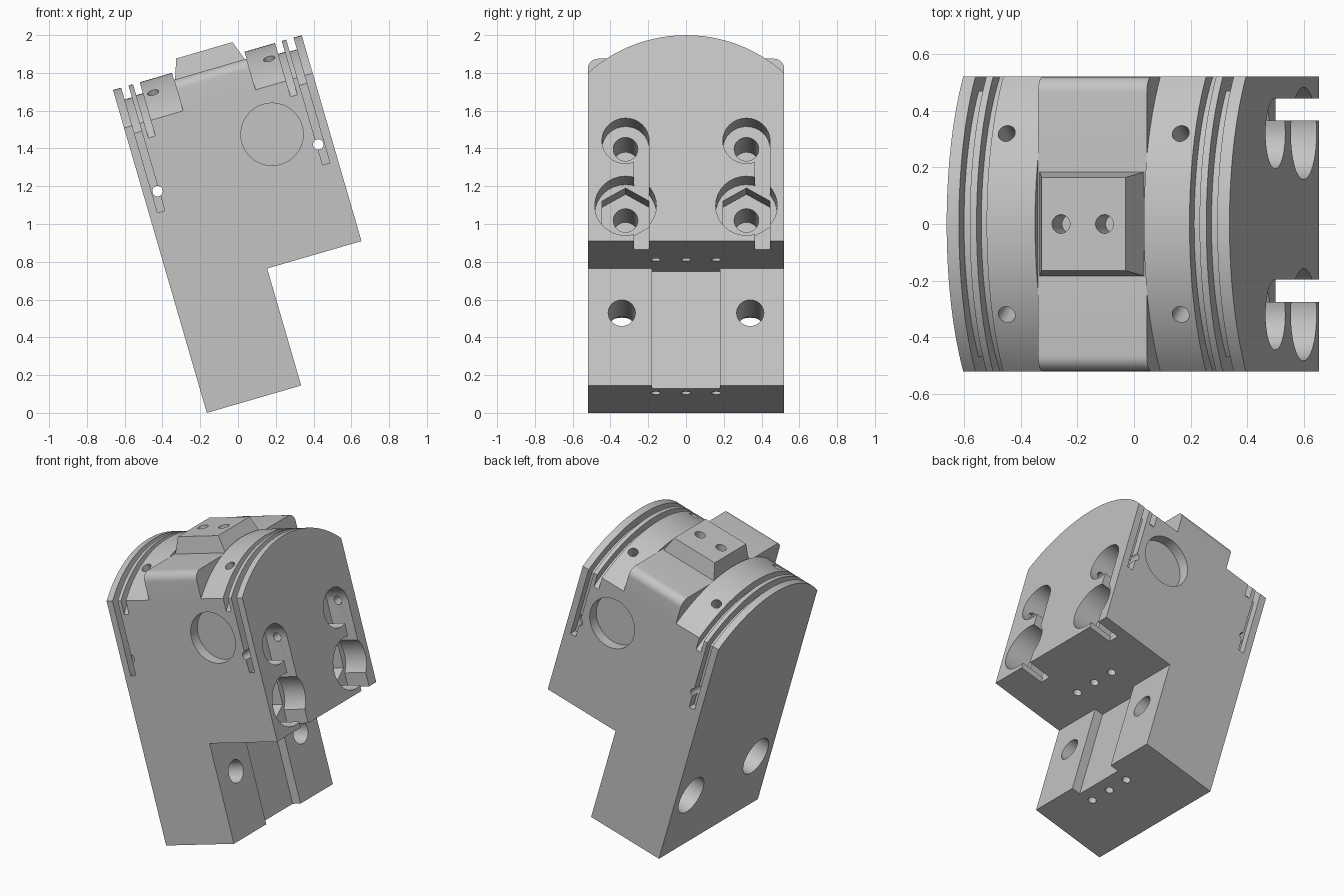
import bpy, bmesh, math
from mathutils import Matrix

if "Cube" in bpy.data.objects:
    bpy.data.objects.remove(bpy.data.objects["Cube"])

grey = bpy.data.materials.new("machined grey")
grey.use_nodes = True
COLOUR = (0.55, 0.55, 0.55, 1)
grey.diffuse_color = COLOUR
grey.node_tree.nodes["Principled BSDF"].inputs["Base Color"].default_value = COLOUR

# Local frame before tilting: x = width, y = depth, z = along the block
W, D = 1.04, 0.52           # full width, half depth
R, ZC = 0.75, 1.03          # crown radius and its centre height
TILT = math.radians(16.2)


def make(name, bm):
    bmesh.ops.recalc_face_normals(bm, faces=bm.faces)
    me = bpy.data.meshes.new(name)
    bm.to_mesh(me)
    bm.free()
    me.materials.append(grey)
    ob = bpy.data.objects.new(name, me)
    bpy.context.collection.objects.link(ob)
    return ob


def prism(name, pts, axis, lo, hi):
    """Extrude a 2D outline along an axis from lo to hi."""
    def at(p, t):
        a, b = p
        return {"x": (t, a, b), "y": (a, t, b), "z": (a, b, t)}[axis]
    bm = bmesh.new()
    low = [bm.verts.new(at(p, lo)) for p in pts]
    high = [bm.verts.new(at(p, hi)) for p in pts]
    bm.faces.new(low)
    bm.faces.new(high)
    n = len(pts)
    for i in range(n):
        j = (i + 1) % n
        bm.faces.new((low[i], low[j], high[j], high[i]))
    return make(name, bm)


def box(name, x0, x1, y0, y1, z0, z1):
    return prism(name, [(x0, y0), (x1, y0), (x1, y1), (x0, y1)], "z", z0, z1)


def circle(a, b, r, n=32, start=0.0):
    return [(a + r * math.cos(start + math.tau * i / n),
             b + r * math.sin(start + math.tau * i / n)) for i in range(n)]


def arc(r, half, n=40):
    """Crown arc in the y-z plane, from +half to -half."""
    m = math.asin(half / r)
    return [(r * math.sin(m - 2 * m * i / n), ZC + r * math.cos(m - 2 * m * i / n))
            for i in range(n + 1)]


def combine(tool, op="DIFFERENCE"):
    mod = block.modifiers.new("bool", "BOOLEAN")
    mod.operation, mod.solver, mod.object = op, "EXACT", tool
    bpy.context.view_layer.objects.active = block
    bpy.ops.object.modifier_apply(modifier=mod.name)
    bpy.data.objects.remove(tool)


# Crowned block with the step cut under the overhang
block = prism("tilted_block", [(-D, 0), (D, 0)] + arc(R, D), "x", 0, W)
combine(box("step", 0.52, 1.2, -1, 1, -0.2, 0.645))

# Flat saddle with rounded shoulders between the two crowned lands
combine(box("saddle_gap", 0.325, 0.725, -1, 1, 1.69, 2))
f, top = 0.055, 1.742
shoulder = [(D - f + f * math.sin(a), top - f + f * math.cos(a))
            for a in [math.pi / 2 * i / 8 for i in range(8, -1, -1)]]
saddle = [(-D, 1.40), (D, 1.40)] + shoulder + [(-y, z) for y, z in reversed(shoulder)]
combine(prism("saddle", saddle, "x", 0.325, 0.725), "UNION")

# Bevelled pad on the saddle
bm = bmesh.new()
bmesh.ops.create_cube(bm, size=1)
for v in bm.verts:
    up = v.co.z > 0
    sx, sy = math.copysign(1, v.co.x), math.copysign(1, v.co.y)
    v.co = (0.523 + sx * (0.155 if up else 0.20), sy * (0.165 if up else 0.187),
            1.847 if up else 1.72)
combine(make("pad", bm), "UNION")
for x in (0.44, 0.60):
    combine(prism("pad_hole", circle(x, 0, 0.033), "z", 1.72, 2))


# Ring grooves over the crown; the outer pair runs down the sides
def groove(x0, x1, r, half, bottom):
    inner = arc(r, half)
    low = inner[0][1] if bottom is None else bottom
    pts = [(-0.8, low), (-0.8, 2), (0.8, 2), (0.8, low)]
    pts += ([(half, low)] if bottom else []) + inner + ([(-half, low)] if bottom else [])
    combine(prism("groove", pts, "x", x0, x1))


for lo, hi, r, half, bottom in ((0.045, 0.085, 0.685, 0.47, 1.09),
                                (0.11, 0.147, 0.69, 0.54, None)):
    groove(lo, hi, r, half, bottom)
    groove(W - hi, W - lo, r, half, bottom)

# Radial holes in the lands
for x in (0.20, 0.84):
    for s in (-1, 1):
        hole = prism("land_hole", circle(x, 0, 0.031), "z", 0.62, 0.9)
        hole.data.transform(Matrix.Translation((0, 0, ZC))
                            @ Matrix.Rotation(s * math.asin(0.32 / R), 4, "X"))
        combine(hole)

# Small cross holes through the side grooves, and round side recesses
for x in (0.077, 0.963):
    combine(prism("cross_hole", circle(x, 1.20, 0.028, 16), "y", -1, 1))
for s in (-1, 1):
    lo, hi = sorted((s * (D - 0.07), s * 0.8))
    combine(prism("side_recess", circle(0.743, 1.32, 0.165, 48), "y", lo, hi))

# Bolt pockets, hex seats and wrench slots in the right face
for y in (-0.32, 0.32):
    combine(prism("upper_pocket", circle(y, 1.198, 0.125), "x", 0.88, 1.2))
    combine(prism("upper_bore", circle(y, 1.198, 0.065), "x", 0.60, 0.95))
    combine(prism("lower_pocket", circle(y, 0.84, 0.163), "x", 0.88, 1.2))
    combine(prism("hex_seat", circle(y, 0.84, 0.144, 6, math.pi / 2), "x", 0.76, 0.95))
    combine(prism("lower_bore", circle(y, 0.84, 0.065), "x", 0.50, 0.85))
    combine(box("slot", 0.88, 1.2, y + 0.045, y + 0.124, 0.5, 1.198))

# Shallow channel and counterbored through holes in the lower leg
combine(box("channel", 0.46, 0.60, -0.18, 0.18, -0.2, 0.645))
for y in (-0.34, 0.34):
    combine(prism("through_hole", circle(y, 0.40, 0.072), "x", -0.2, 0.7))
    combine(prism("counterbore", circle(y, 0.40, 0.125), "x", -0.2, 0.20))

# Rows of pin holes in the two downward faces
for y in (-0.16, 0, 0.16):
    combine(prism("pin_hole", circle(0.376, y, 0.026, 20), "z", -0.2, 0.10))
    combine(prism("pin_hole", circle(0.685, y, 0.026, 20), "z", 0.5, 0.745))

# Tilt the finished block onto its corner edge
block.data.transform(Matrix.Translation((-0.165, 0, 0)) @ Matrix.Rotation(-TILT, 4, "Y"))
bpy.ops.object.select_all(action="DESELECT")
block.select_set(True)
bpy.context.view_layer.objects.active = block
bpy.ops.object.shade_smooth_by_angle(angle=math.radians(30))
